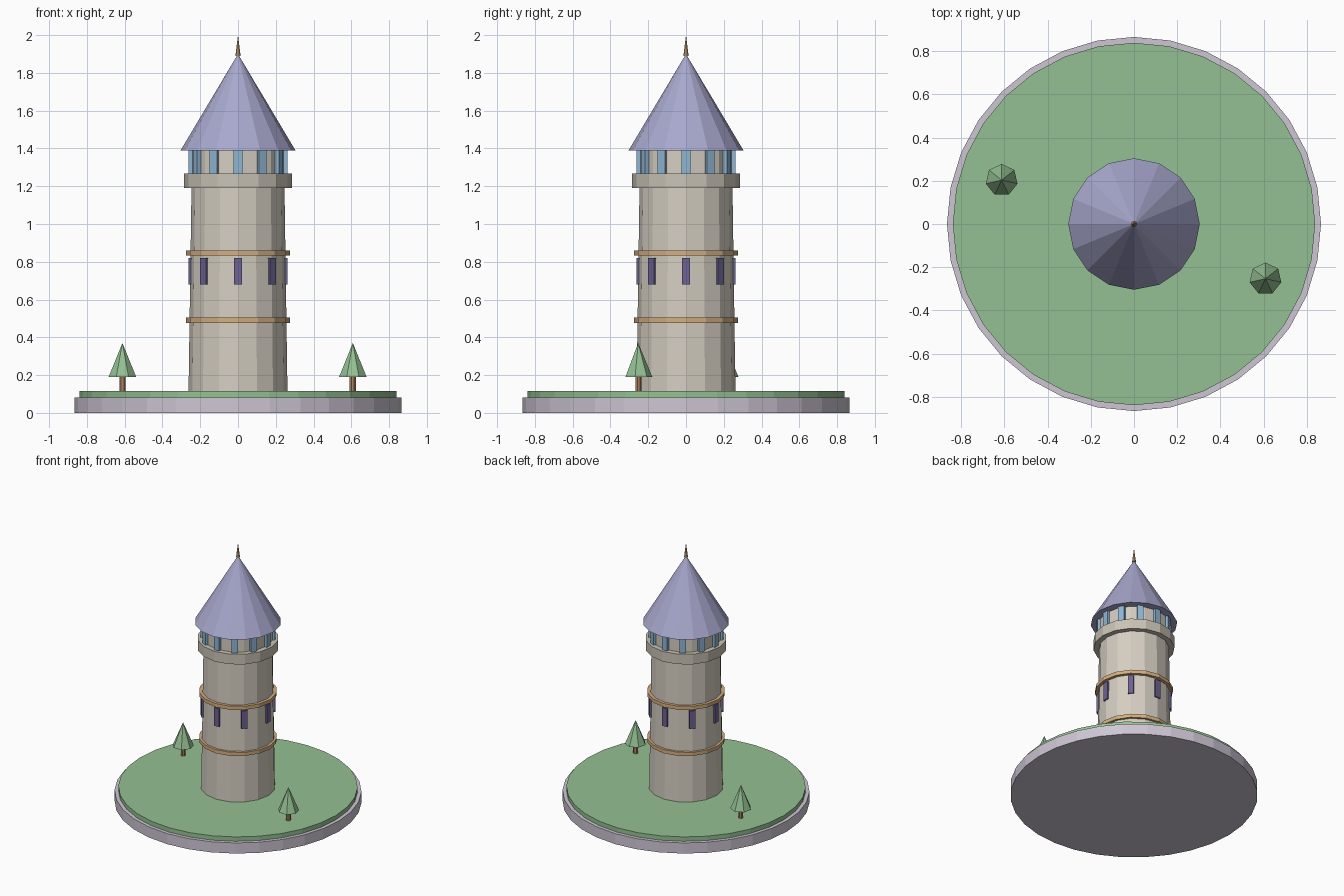
import bpy
from math import cos, sin, tau

cube = bpy.data.objects.get("Cube")
if cube:
    bpy.data.objects.remove(cube, do_unlink=True)


def linear(c):
    c /= 255
    return c / 12.92 if c <= 0.04045 else ((c + 0.055) / 1.055) ** 2.4


def material(name, r, g, b):
    colour = (linear(r), linear(g), linear(b), 1)
    mat = bpy.data.materials.new(name)
    mat.use_nodes = True
    mat.diffuse_color = colour
    bsdf = mat.node_tree.nodes["Principled BSDF"]
    bsdf.inputs["Base Color"].default_value = colour
    bsdf.inputs["Roughness"].default_value = 0.9
    return mat


pale_stone = material("pale stone", 212, 205, 193)
trim_stone = material("trim stone", 202, 196, 182)
lilac_stone = material("lilac stone", 206, 198, 212)
green = material("green", 148, 192, 146)
slate = material("lavender slate", 168, 168, 206)
gold = material("tan gold", 212, 174, 126)
dark_glass = material("dark violet glass", 108, 98, 146)
blue_glass = material("blue glass", 142, 182, 212)
bark = material("bark", 176, 130, 96)


def drum(name, mat, sides, bottom, top, r1, r2=None, x=0, y=0):
    """Flat-shaded prism, or cone when the top radius is 0."""
    r2 = r1 if r2 is None else r2
    bpy.ops.mesh.primitive_cone_add(
        vertices=sides, radius1=r1, radius2=r2, depth=top - bottom,
        location=(x, y, (bottom + top) / 2))
    obj = bpy.context.object
    obj.name = name
    obj.data.materials.append(mat)
    return obj


def window_ring(name, mat, count, bottom, top, outer, width, depth=0.04):
    """Narrow upright blocks set into a round wall."""
    for i in range(count):
        a = tau * i / count
        r = outer - depth / 2
        bpy.ops.mesh.primitive_cube_add(
            size=1, location=(r * cos(a), r * sin(a), (bottom + top) / 2),
            rotation=(0, 0, a))
        obj = bpy.context.object
        obj.scale = (depth, width, top - bottom)
        obj.name = f"{name}_{i + 1}"
        obj.data.materials.append(mat)


# Ground
drum("plinth", lilac_stone, 32, 0, 0.082, 0.865)
drum("lawn", green, 32, 0.08, 0.116, 0.838)

# Tower shaft with bands and windows
drum("tower_shaft", pale_stone, 16, 0.11, 1.2, 0.262, 0.246)
drum("lower_band", gold, 16, 0.477, 0.505, 0.274)
drum("upper_band", gold, 16, 0.833, 0.861, 0.274)
window_ring("tower_window", dark_glass, 8, 0.68, 0.82, 0.262, 0.042)

# Gallery and lantern room
drum("gallery", trim_stone, 16, 1.19, 1.268, 0.285)
drum("lantern_room", pale_stone, 16, 1.26, 1.395, 0.246)
window_ring("lantern_window", blue_glass, 12, 1.268, 1.392, 0.263, 0.045)

# Roof and spire
drum("roof", slate, 16, 1.39, 1.9, 0.304, 0)
drum("spire", gold, 8, 1.89, 2.0, 0.014, 0)

# Trees
for side, x, y in (("right", -0.612, 0.203), ("left", 0.608, -0.253)):
    drum(f"{side}_tree_trunk", bark, 7, 0.11, 0.2, 0.017, x=x, y=y)
    drum(f"{side}_tree_foliage", green, 7, 0.19, 0.37, 0.075, 0, x, y)
